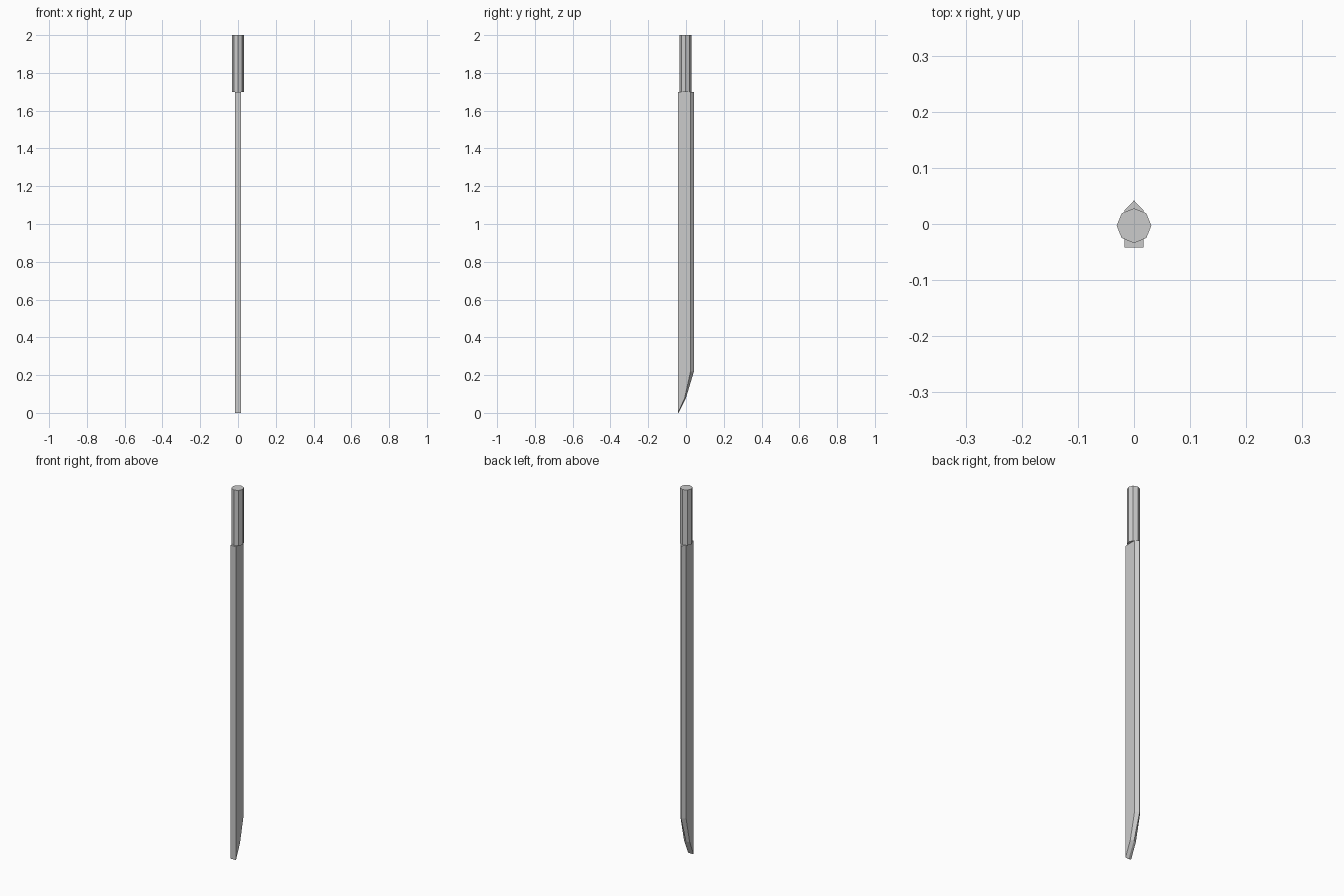
import bpy, bmesh

if "Cube" in bpy.data.objects:
    bpy.data.objects.remove(bpy.data.objects["Cube"])

# blade: five-sided section (flat spine, flat sides, bevelled edge) lofted to a slanted tip
W, BACK = 0.017, -0.042
# z, y of bevel line, y of cutting edge
sections = [(1.70, 0.024, 0.042), (0.22, 0.024, 0.042),
            (0.08, -0.007, 0.0), (0.0, BACK, BACK + 0.002)]

bm = bmesh.new()
rings = []
for z, bevel, edge in sections:
    pts = [(-W, BACK), (W, BACK), (W, bevel), (0, edge), (-W, bevel)]
    rings.append([bm.verts.new((x, y, z)) for x, y in pts])
for a, b in zip(rings, rings[1:]):
    for i in range(5):
        j = (i + 1) % 5
        bm.faces.new((a[i], a[j], b[j], b[i]))
bm.faces.new(rings[0])
bm.faces.new(rings[-1])
bmesh.ops.remove_doubles(bm, verts=bm.verts, dist=0.0005)
bmesh.ops.recalc_face_normals(bm, faces=bm.faces)
mesh = bpy.data.meshes.new("blade")
bm.to_mesh(mesh)
bm.free()
bpy.context.collection.objects.link(bpy.data.objects.new("blade", mesh))

# handle: plain octagonal grip
bpy.ops.mesh.primitive_cylinder_add(vertices=8, radius=0.031, depth=0.30,
                                    location=(0, -0.003, 1.85))
bpy.context.object.name = "handle"
